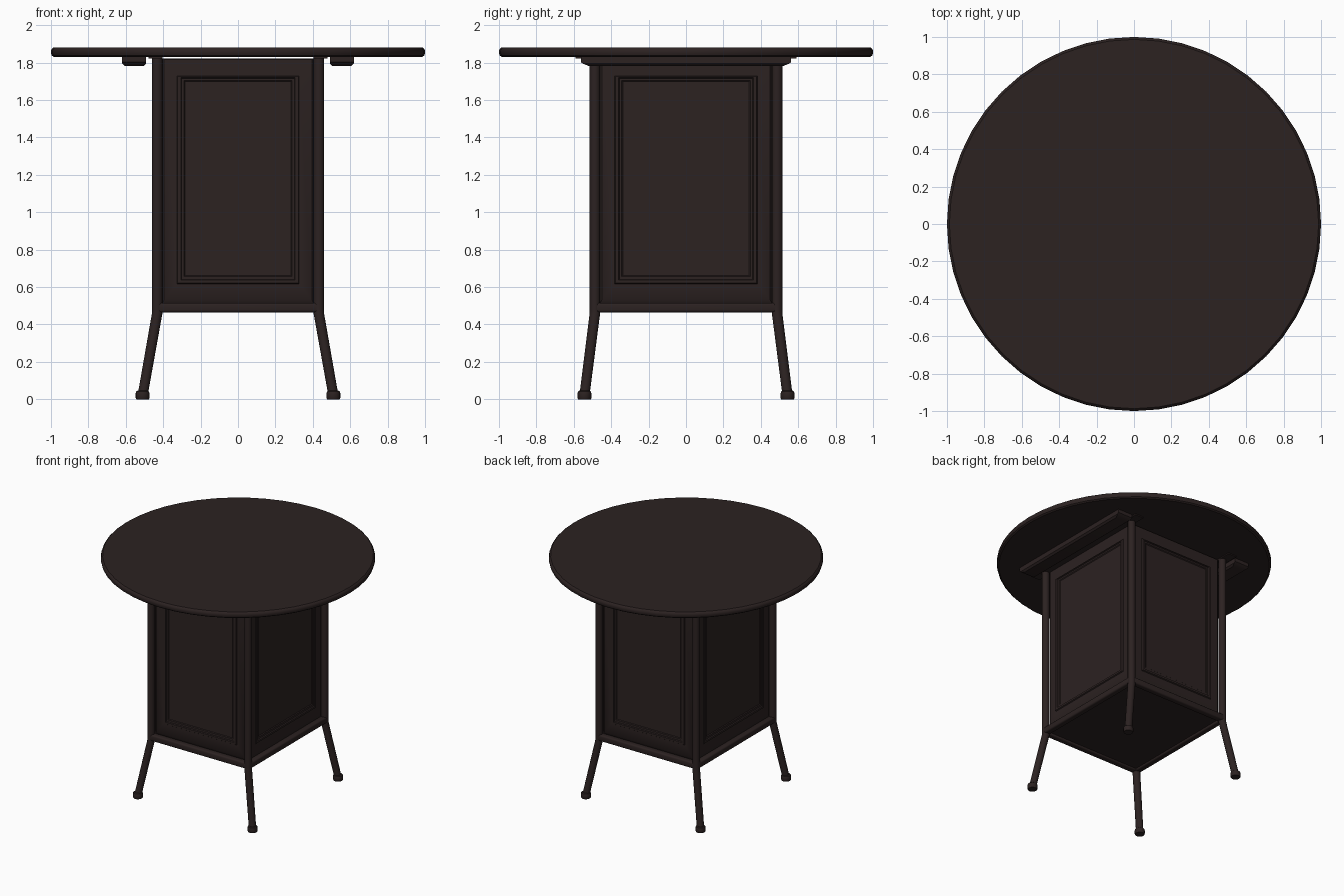
import bpy, bmesh, math
from mathutils import Matrix, Vector

if "Cube" in bpy.data.objects:
    bpy.data.objects.remove(bpy.data.objects["Cube"])

wood = bpy.data.materials.new("dark_brown_wood")
colour = (0.025, 0.0160, 0.0155, 1)
wood.diffuse_color = colour
wood.use_nodes = True
wood.node_tree.nodes["Principled BSDF"].inputs["Base Color"].default_value = colour

PX, PY = 0.432, 0.487      # post centres
RAIL_Z, BODY_TOP, TOP_Z = 0.49, 1.822, 1.83


def finish(name, bm, smooth=True):
    bmesh.ops.recalc_face_normals(bm, faces=bm.faces)
    mesh = bpy.data.meshes.new(name)
    bm.to_mesh(mesh)
    bm.free()
    mesh.materials.append(wood)
    ob = bpy.data.objects.new(name, mesh)
    bpy.context.collection.objects.link(ob)
    if smooth:
        bpy.ops.object.select_all(action='DESELECT')
        ob.select_set(True)
        bpy.context.view_layer.objects.active = ob
        bpy.ops.object.shade_smooth_by_angle(angle=math.radians(35))
    return ob


def loft(name, rings):
    """Skin a list of equal-length point rings and cap both ends."""
    bm = bmesh.new()
    loops = [[bm.verts.new(p) for p in ring] for ring in rings]
    n = len(loops[0])
    for a, b in zip(loops, loops[1:]):
        for i in range(n):
            j = (i + 1) % n
            bm.faces.new((a[i], a[j], b[j], b[i]))
    bm.faces.new(loops[0])
    bm.faces.new(loops[-1])
    return finish(name, bm)


def circle(centre, r, n):
    return [Vector(centre) + Vector((r * math.cos(math.tau * i / n),
                                     r * math.sin(math.tau * i / n), 0)) for i in range(n)]


def box(name, centre, size, bevel=0.0):
    bm = bmesh.new()
    bmesh.ops.create_cube(bm, size=1, matrix=Matrix.Translation(centre) @ Matrix.Diagonal((*size, 1)))
    if bevel:
        bmesh.ops.bevel(bm, geom=bm.edges[:], offset=bevel, segments=3, profile=0.5, affect='EDGES')
    return finish(name, bm)


def moulded_panel(name, half, dist, turn):
    """Rectangular panel of nested rings: (side inset, bottom inset, top inset, height)."""
    steps = [(0, 0, 0, -0.02), (0, 0, 0, 0), (0.01, 0.02, 0.005, 0.012),
             (0.078, 0.105, 0.093, 0.012), (0.082, 0.11, 0.097, 0.020),
             (0.100, 0.125, 0.102, 0.020), (0.104, 0.129, 0.106, 0.012),
             (0.116, 0.145, 0.118, 0.012), (0.122, 0.150, 0.124, 0.006)]
    rot = Matrix.Rotation(turn, 3, 'Z')
    rings = []
    for side, low, high, out in steps:
        x, z0, z1, y = half - side, 0.512 + low, BODY_TOP - high, -dist - out
        rings.append([rot @ Vector(p) for p in ((-x, y, z0), (x, y, z0), (x, y, z1), (-x, y, z1))])
    loft(name, rings)


# Round table top with a softened edge
edge = [(0.985, TOP_Z), (0.996, 1.838), (1.0, 1.85), (1.0, 1.862), (0.996, 1.873), (0.987, 1.88)]
loft("table_top", [circle((0, 0, z), r, 48) for r, z in edge])

# Cabinet body, closed underneath
box("cabinet_body", (0, 0, (0.48 + BODY_TOP) / 2), (0.82, 0.93, BODY_TOP - 0.48))

# Moulded panels and lower rails on all four sides
for i, side in enumerate(("front", "left", "back", "right")):
    turn = i * math.pi / 2
    facing_y = i % 2 == 0
    half, dist = (PX - 0.027, 0.465) if facing_y else (PY - 0.027, 0.41)
    moulded_panel(side + "_panel", half, dist, turn)
    sign = -1 if i in (0, 3) else 1
    if facing_y:
        box(side + "_rail", (0, sign * PY, RAIL_Z), (2 * PX, 0.05, 0.05), 0.012)
    else:
        box(side + "_rail", (sign * PX, 0, RAIL_Z), (0.05, 2 * PY, 0.05), 0.012)

# Posts that splay into legs, with turned feet
for sx, xname in ((1, "left"), (-1, "right")):
    for sy, yname in ((-1, "front"), (1, "back")):
        fx, fy = sx * 0.510, sy * 0.543
        tag = yname + "_" + xname
        loft(tag + "_leg", [circle((fx, fy, 0.02), 0.027, 16),
                            circle((sx * PX, sy * PY, 0.46), 0.028, 16),
                            circle((sx * PX, sy * PY, 0.48), 0.028, 16),
                            circle((sx * PX, sy * PY, TOP_Z), 0.028, 16)])
        foot = [(0.034, 0), (0.037, 0.006), (0.037, 0.032), (0.034, 0.041), (0.027, 0.046)]
        loft(tag + "_foot", [circle((fx, fy, z), r, 16) for r, z in foot])

# Cleats with clipped ends and thin mounting strips under the top
for s, side in ((1, "left"), (-1, "right")):
    def outline(hx, hy, z):
        return [(s * 0.555 + a * hx, b * hy, z) for a, b in ((-1, -1), (1, -1), (1, 1), (-1, 1))]
    loft(side + "_cleat", [outline(0.050, 0.52, 1.782), outline(0.064, 0.55, 1.794),
                           outline(0.064, 0.562, 1.802), outline(0.064, 0.562, TOP_Z)])
    box(side + "_mounting_strip", (s * 0.442, 0, 1.826), (0.075, 1.18, 0.009))
